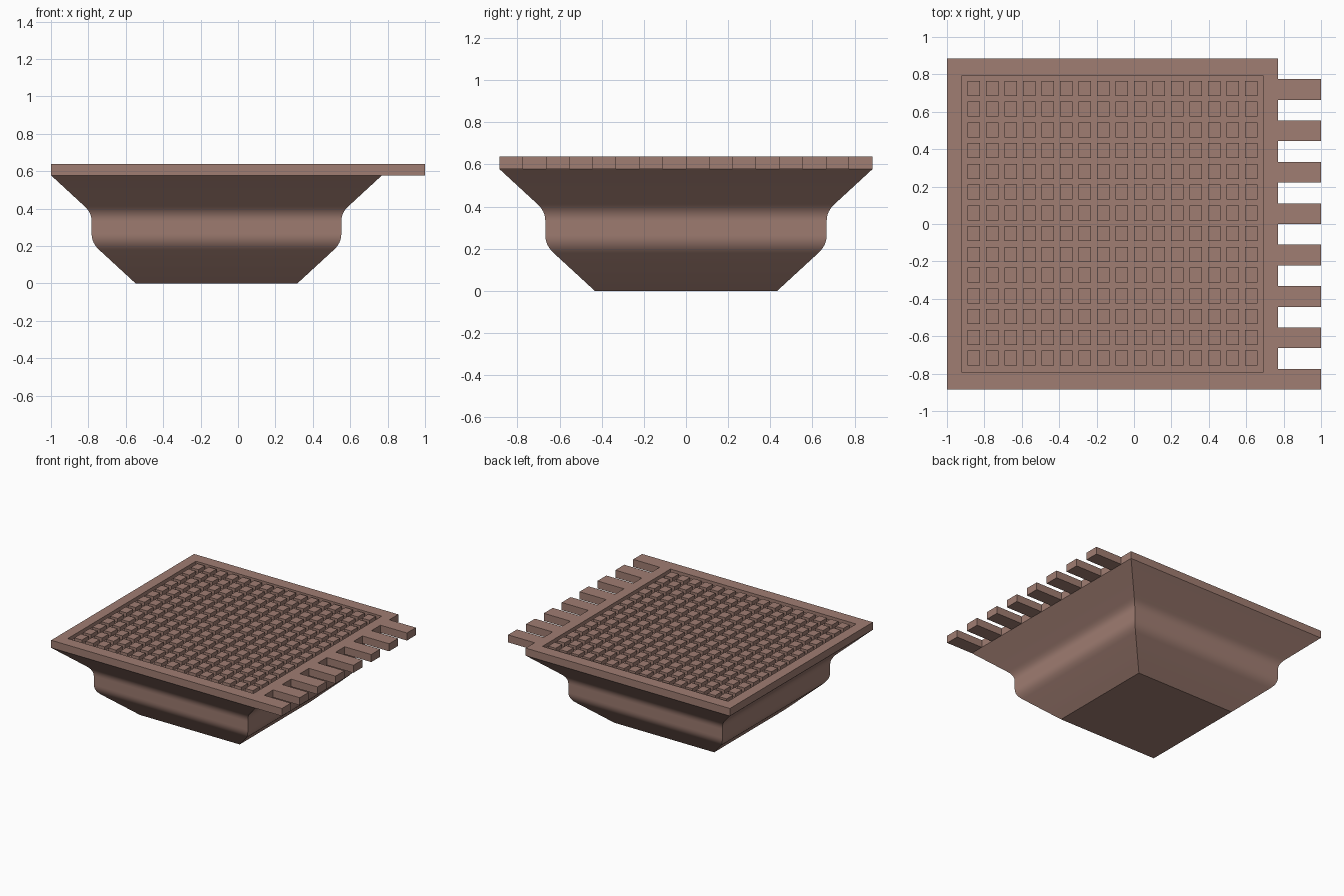
import bpy, bmesh
from mathutils import Matrix, Vector

if "Cube" in bpy.data.objects:
    bpy.data.objects.remove(bpy.data.objects["Cube"])

CX = -0.115            # centre of the square tray
TOP, RIM = 0.637, 0.578
HALF = 0.885
FLOOR = TOP - 0.03

mat = bpy.data.materials.new("dusty_brown")
mat.diffuse_color = (0.35, 0.205, 0.168, 1)
mat.use_nodes = True
mat.node_tree.nodes["Principled BSDF"].inputs["Base Color"].default_value = mat.diffuse_color


def finish(name, bm):
    bmesh.ops.recalc_face_normals(bm, faces=bm.faces)
    me = bpy.data.meshes.new(name)
    bm.to_mesh(me)
    bm.free()
    me.materials.append(mat)
    ob = bpy.data.objects.new(name, me)
    bpy.context.collection.objects.link(ob)
    return ob


def box(bm, x0, x1, y0, y1, z0, z1):
    c = Vector(((x0 + x1) / 2, (y0 + y1) / 2, (z0 + z1) / 2))
    s = Matrix.Diagonal((x1 - x0, y1 - y0, z1 - z0, 1))
    bmesh.ops.create_cube(bm, size=1, matrix=Matrix.Translation(c) @ s)


def bend(a, b, c, n=6):
    """Rounded corner of the profile."""
    out = []
    for i in range(n + 1):
        t = i / n
        out.append(tuple((1-t)**2 * p + 2*t*(1-t) * q + t*t * r
                         for p, q, r in zip(a, b, c)))
    return out


# Body: square rings following the stepped funnel profile, (half width, height)
prof = [(0.4325, 0)]
prof += bend((0.628, 0.180), (0.6675, 0.216), (0.6675, 0.265))
prof += bend((0.6675, 0.332), (0.6675, 0.378), (0.704, 0.411))
prof += [(HALF, RIM), (HALF, TOP)]
rings = [(h, h, z) for h, z in prof] + [(0.805, 0.793, TOP), (0.805, 0.793, FLOOR)]

bm = bmesh.new()
loops = [[bm.verts.new((CX + sx * hx, sy * hy, z))
          for sx, sy in ((-1, -1), (1, -1), (1, 1), (-1, 1))]
         for hx, hy, z in rings]
for a, b in zip(loops, loops[1:]):
    for i in range(4):
        j = (i + 1) % 4
        bm.faces.new((a[i], a[j], b[j], b[i]))
bm.faces.new(loops[0][::-1])
bm.faces.new(loops[-1])
body = finish("tray_body", bm)
bpy.context.view_layer.objects.active = body
body.select_set(True)
bpy.ops.object.shade_smooth_by_angle()

# Comb of eight teeth along the right edge
bm = bmesh.new()
w = 2 * HALF / 16
for i in range(8):
    y = -HALF + 2 * i * w
    box(bm, CX + HALF, 1.0, y, y + w, RIM, TOP)
finish("edge_teeth", bm)

# Grid of small blocks standing in the recess
bm = bmesh.new()
for i in range(16):
    for j in range(14):
        x = CX + (i - 7.5) * 0.0988
        y = 0.004 + (j - 6.5) * 0.111
        box(bm, x - 0.033, x + 0.033, y - 0.04, y + 0.04, FLOOR, TOP)
finish("grid_blocks", bm)
